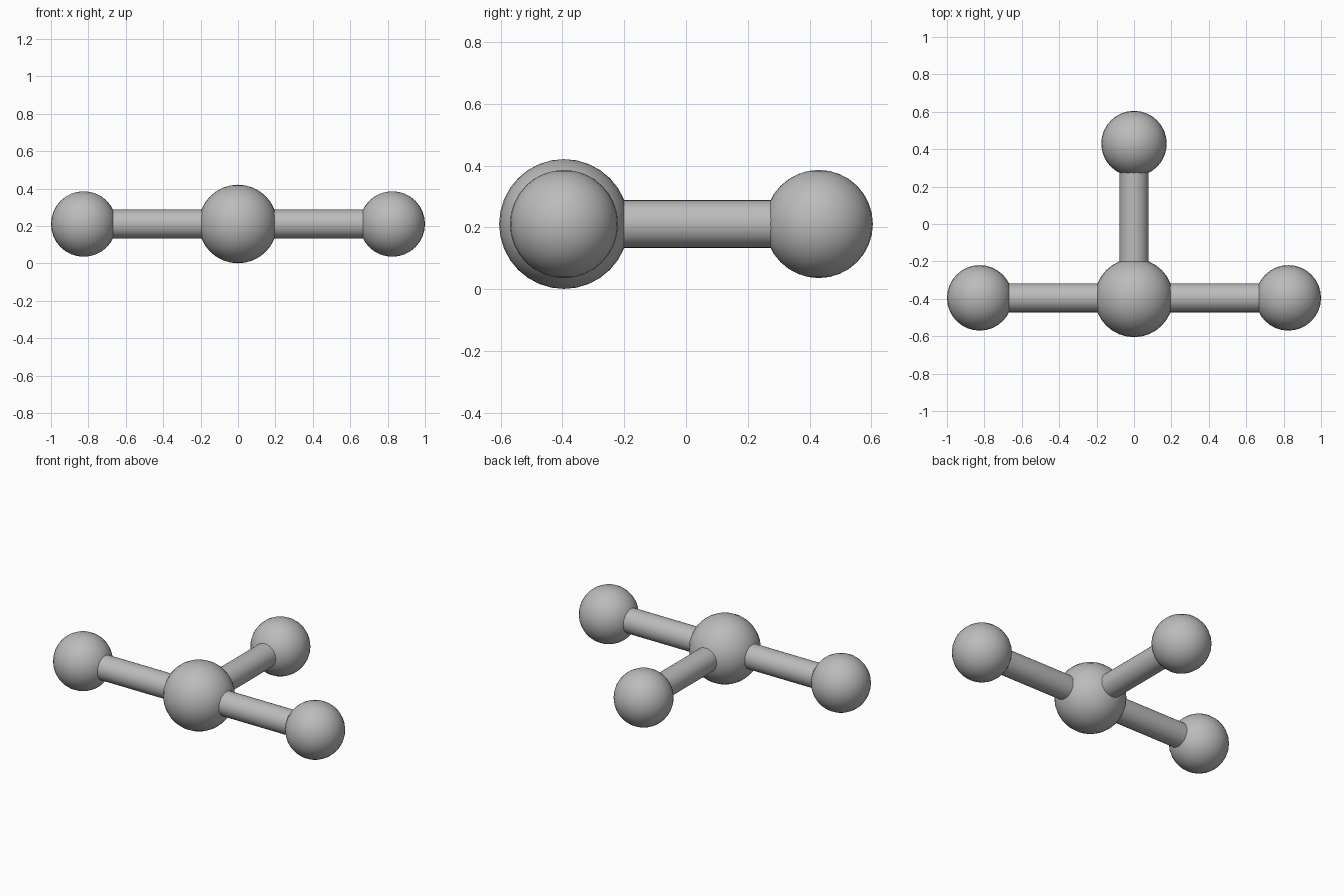
import bpy
import math
from mathutils import Vector

cube = bpy.data.objects.get("Cube")
if cube:
    bpy.data.objects.remove(cube, do_unlink=True)

# Single grey material
grey = bpy.data.materials.new("plain grey")
grey.use_nodes = True
colour = (0.5, 0.5, 0.5, 1)
grey.diffuse_color = colour
grey.node_tree.nodes["Principled BSDF"].inputs["Base Color"].default_value = colour


def finish(name):
    ob = bpy.context.object
    ob.name = name
    ob.data.materials.append(grey)
    bpy.ops.object.shade_smooth_by_angle(angle=math.radians(40))


def ball(name, centre, radius):
    bpy.ops.mesh.primitive_uv_sphere_add(
        segments=32, ring_count=16, radius=radius, location=centre)
    finish(name)


def rod(name, start, end, radius):
    axis = end - start
    bpy.ops.mesh.primitive_cylinder_add(
        vertices=32, radius=radius, depth=axis.length,
        location=(start + end) / 2,
        rotation=axis.to_track_quat('Z', 'Y').to_euler())
    finish(name)


# Central ball with three arms in a T, each ending in a smaller ball
hub = Vector((0, -0.395, 0.211))
reach = 0.825
ball("centre_ball", hub, 0.21)
arms = {"left": Vector((1, 0, 0)), "right": Vector((-1, 0, 0)),
        "back": Vector((0, 1, 0))}
for side, direction in arms.items():
    tip = hub + direction * reach
    ball(side + "_ball", tip, 0.175)
    rod(side + "_rod", hub + direction * 0.1, tip - direction * 0.08, 0.077)
